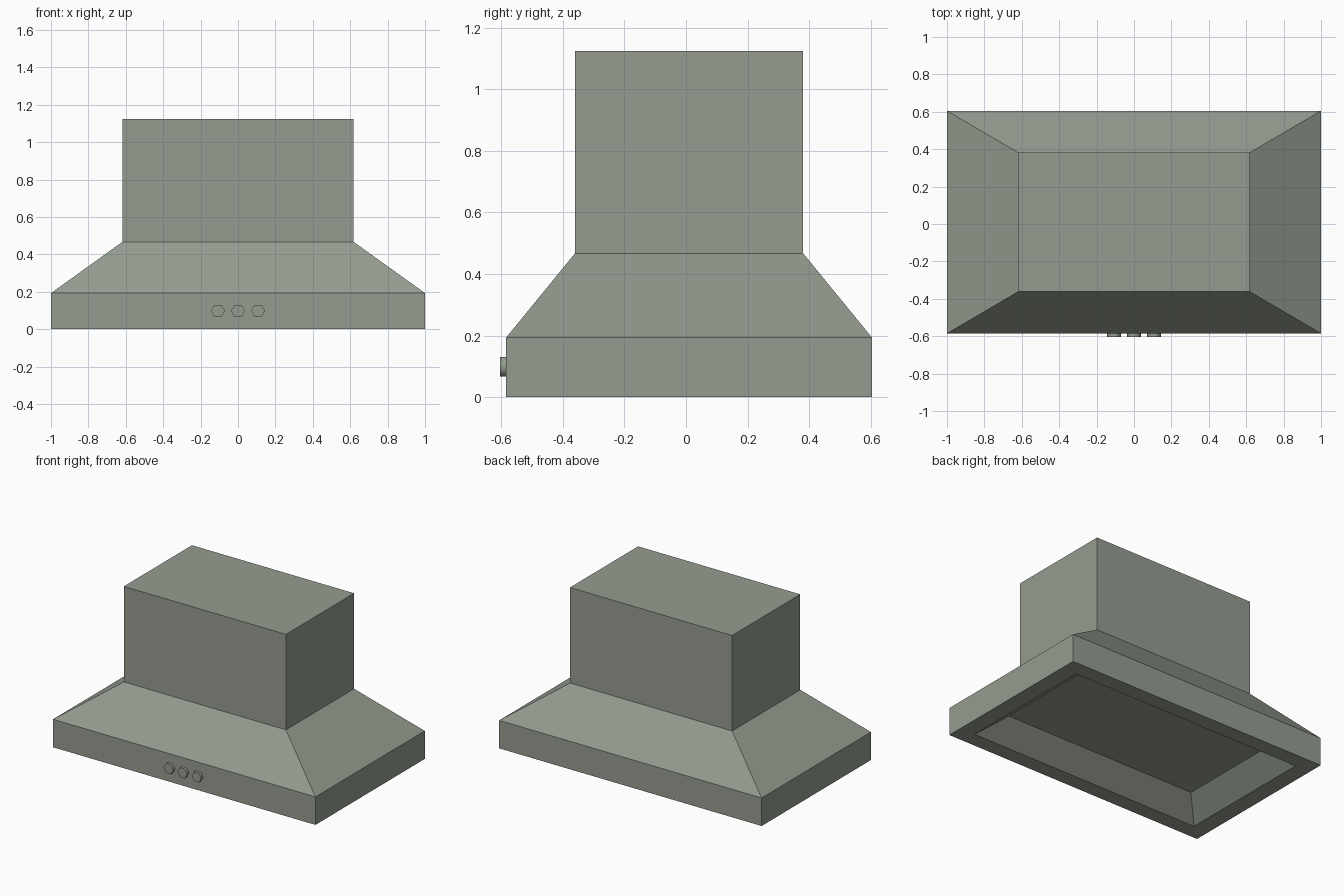
import bpy, bmesh, math
from mathutils import Matrix

if "Cube" in bpy.data.objects:
    bpy.data.objects.remove(bpy.data.objects["Cube"])

steel = bpy.data.materials.new("grey_green_metal")
steel.diffuse_color = (0.30, 0.335, 0.28, 1)
steel.use_nodes = True
steel.node_tree.nodes["Principled BSDF"].inputs["Base Color"].default_value = steel.diffuse_color
CY = 0.01  # depth centre of the hood


def add_object(name, bm):
    bmesh.ops.recalc_face_normals(bm, faces=bm.faces)
    mesh = bpy.data.meshes.new(name)
    bm.to_mesh(mesh)
    bm.free()
    mesh.materials.append(steel)
    ob = bpy.data.objects.new(name, mesh)
    bpy.context.collection.objects.link(ob)
    return ob


# Hood shell: rectangular rings lofted from recess ceiling, round the rim, up to the flue top
rings = [  # half width, half depth, height
    (0.735, 0.338, 0.12),   # recess ceiling
    (0.885, 0.488, 0.0),    # recess mouth
    (1.0, 0.595, 0.0),      # outer rim
    (1.0, 0.595, 0.193),    # top of the band
    (0.618, 0.371, 0.467),  # top of the slope
    (0.618, 0.371, 1.125),  # flue top
]
bm = bmesh.new()
loops = [[bm.verts.new((sx * w, CY + sy * d, z))
          for sx, sy in ((-1, -1), (1, -1), (1, 1), (-1, 1))] for w, d, z in rings]
for a, b in zip(loops, loops[1:]):
    for i in range(4):
        j = (i + 1) % 4
        bm.faces.new((a[i], a[j], b[j], b[i]))
bm.faces.new(loops[0])
bm.faces.new(loops[-1])
add_object("hood_body", bm)

# Three hexagonal control knobs on the front band
for n, x in zip(("left", "middle", "right"), (-0.107, 0.0, 0.107)):
    bm = bmesh.new()
    bmesh.ops.create_cone(bm, cap_ends=True, segments=6, radius1=0.037, radius2=0.037,
                          depth=0.03,
                          matrix=Matrix.Translation((x, -0.59, 0.098))
                          @ Matrix.Rotation(math.pi / 2, 4, 'X')
                          @ Matrix.Rotation(math.pi / 2, 4, 'Z'))
    # points of the hexagon lie to the left and right
    top = max(v.co.z for v in bm.verts)
    if top > 0.098 + 0.035:
        bmesh.ops.rotate(bm, verts=bm.verts, cent=(x, -0.59, 0.098),
                         matrix=Matrix.Rotation(math.pi / 6, 3, 'Y'))
    bm.normal_update()
    for f in bm.faces:
        f.smooth = abs(f.normal.y) < 0.5
    for e in bm.edges:
        e.smooth = all(f.smooth for f in e.link_faces)
    add_object("knob_" + n, bm)
